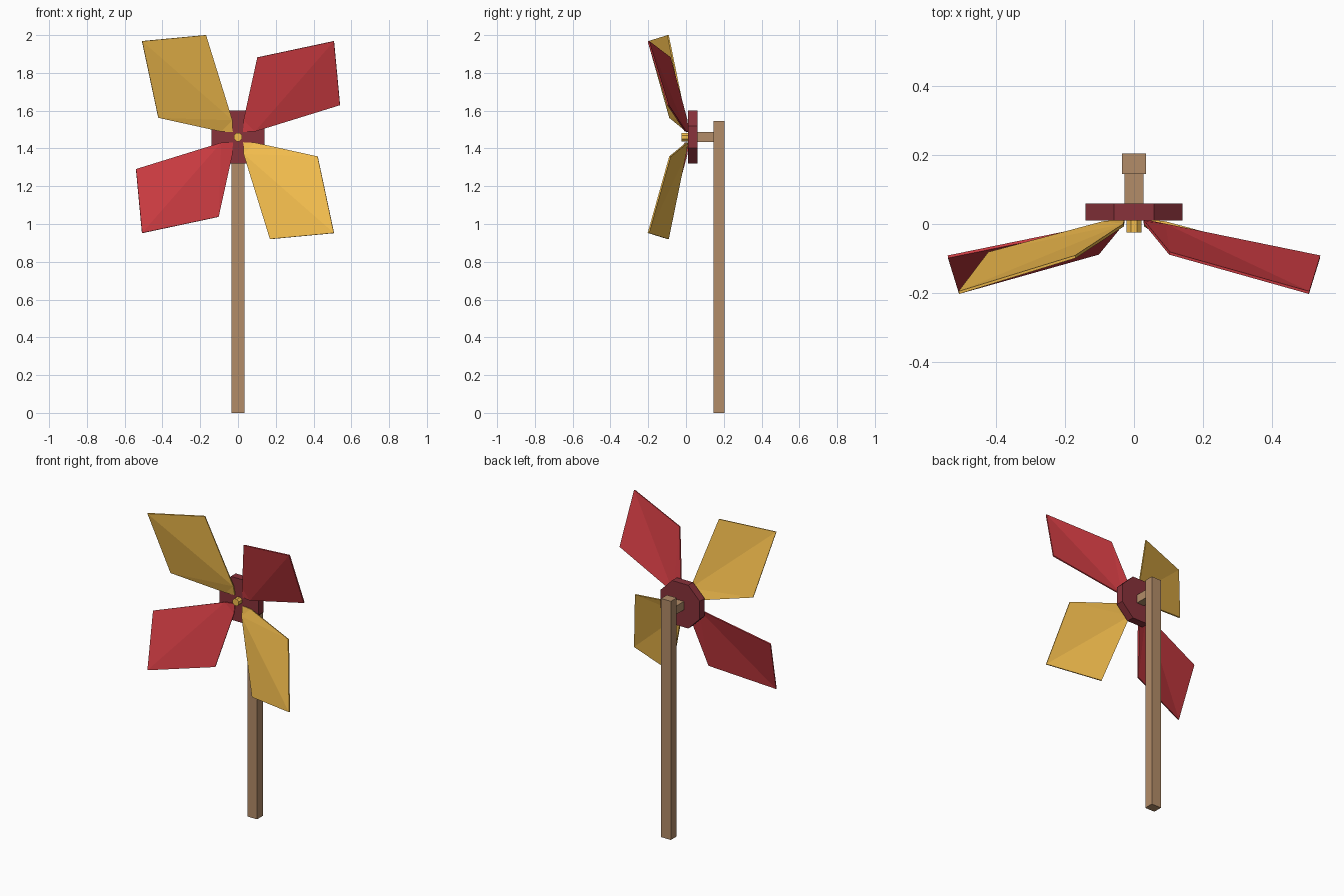
import bpy, math
from mathutils import Matrix, Vector

if "Cube" in bpy.data.objects:
    bpy.data.objects.remove(bpy.data.objects["Cube"])

HUB_Z = 1.46


def material(name, rgb):
    m = bpy.data.materials.new(name)
    m.diffuse_color = (*rgb, 1)
    m.use_nodes = True
    m.node_tree.nodes["Principled BSDF"].inputs["Base Color"].default_value = m.diffuse_color
    return m


wood = material("wood", (0.45, 0.265, 0.14))
red = material("red", (0.62, 0.045, 0.055))
gold = material("gold", (0.90, 0.51, 0.075))
dark_red = material("dark_red", (0.25, 0.032, 0.043))


def box(name, lo, hi, mat):
    lo, hi = Vector(lo), Vector(hi)
    bpy.ops.mesh.primitive_cube_add(size=1)
    o = bpy.context.object
    o.name = name
    o.data.transform(Matrix.Translation((lo + hi) / 2) @ Matrix.Diagonal((*(hi - lo), 1)))
    o.data.materials.append(mat)


def disc(name, apothem, y0, y1, mat):
    # octagonal prism along y with flats facing up and sideways
    bpy.ops.mesh.primitive_cylinder_add(
        vertices=8, radius=apothem / math.cos(math.pi / 8), depth=y1 - y0)
    o = bpy.context.object
    o.name = name
    o.data.transform(Matrix.Translation((0, (y0 + y1) / 2, HUB_Z))
                     @ Matrix.Rotation(math.pi / 2, 4, 'X')
                     @ Matrix.Rotation(math.pi / 8, 4, 'Z'))
    o.data.materials.append(mat)


# Post, arm, hub and front pin
box("post", (-0.035, 0.145, 0), (0.035, 0.205, 1.545), wood)
box("axle_arm", (-0.027, 0.05, HUB_Z - 0.027), (0.027, 0.15, HUB_Z + 0.027), wood)
disc("hub", 0.14, 0.01, 0.06, dark_red)
disc("hub_pin", 0.022, -0.024, 0.02, gold)

# Folded blade relative to the hub centre, repeated every quarter turn
blade = [(0.028, 0.010, 0.028), (0.03, 0.004, 0.09), (0.103, -0.085, 0.422),
         (0.508, -0.199, 0.508), (0.54, -0.095, 0.17), (0.09, -0.003, 0.03)]
faces = [(0, 5, 1), (1, 5, 2), (5, 3, 2), (5, 4, 3)]
for i in range(4):
    me = bpy.data.meshes.new("blade")
    me.from_pydata(blade, [], faces)
    me.transform(Matrix.Translation((0, 0, HUB_Z)) @ Matrix.Rotation(i * math.pi / 2, 4, 'Y'))
    me.materials.append(gold if i % 2 else red)
    o = bpy.data.objects.new(f"blade_{i + 1}", me)
    bpy.context.collection.objects.link(o)
    s = o.modifiers.new("thickness", 'SOLIDIFY')
    s.thickness = 0.008
    s.offset = 0
